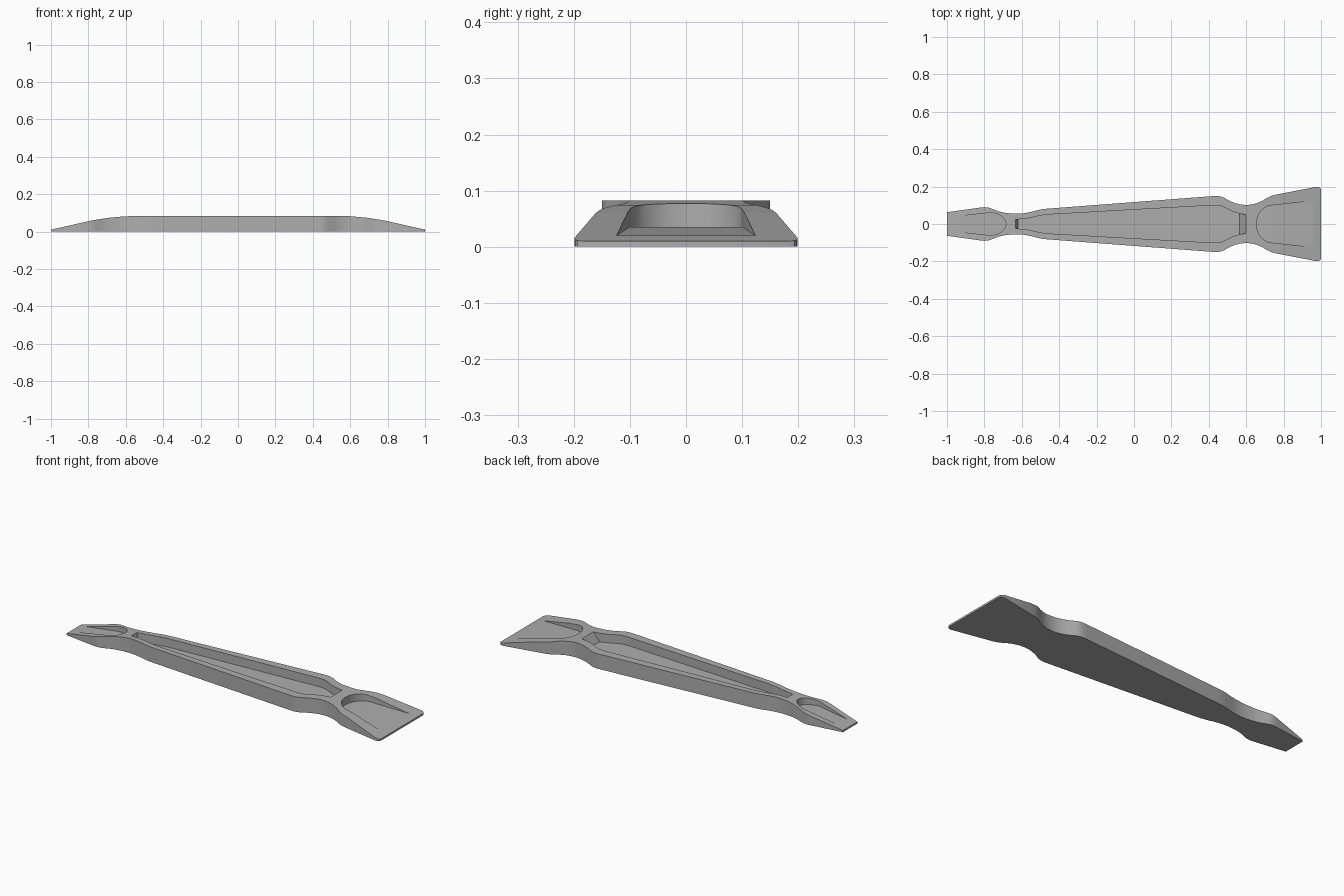
import bpy, bmesh, math

old = bpy.data.objects.get("Cube")
if old:
    bpy.data.objects.remove(old)

grey = bpy.data.materials.new("plain grey")
grey.use_nodes = True
colour = (0.42, 0.42, 0.42, 1)
grey.diffuse_color = colour
grey.node_tree.nodes["Principled BSDF"].inputs["Base Color"].default_value = colour

HEIGHT, FLOOR = 0.082, 0.035


def top_height(x):
    """Flat middle, easing into a wedge at both tips."""
    profile = [(0.6, HEIGHT), (0.69, 0.074), (0.78, 0.06), (1.0, 0.01)]
    x = abs(x)
    if x <= 0.6:
        return HEIGHT
    for (a, za), (b, zb) in zip(profile, profile[1:]):
        if x <= b:
            return za + (zb - za) * (x - a) / (b - a)
    return 0.01


def loft(name, stations):
    """Symmetric solid through stations of (x, half width, bottom z, top z)."""
    bm = bmesh.new()
    rings = [[bm.verts.new(p) for p in ((x, -y, lo), (x, y, lo), (x, y, hi), (x, -y, hi))]
             for x, y, lo, hi in stations]
    for a, b in zip(rings, rings[1:]):
        for i in range(4):
            j = (i + 1) % 4
            bm.faces.new((a[i], a[j], b[j], b[i]))
    bm.faces.new(rings[0])
    bm.faces.new(rings[-1])
    bmesh.ops.recalc_face_normals(bm, faces=bm.faces)
    mesh = bpy.data.meshes.new(name)
    bm.to_mesh(mesh)
    bm.free()
    mesh.materials.append(grey)
    ob = bpy.data.objects.new(name, mesh)
    bpy.context.collection.objects.link(ob)
    return ob


# Bar body: narrow tip, two waists, tapered handle, broad tip
outline = [(-1, 0.063), (-0.82, 0.088), (-0.8, 0.09), (-0.78, 0.088), (-0.76, 0.082),
           (-0.725, 0.068), (-0.69, 0.06), (-0.655, 0.056), (-0.62, 0.055), (-0.585, 0.058),
           (-0.55, 0.065), (-0.515, 0.074), (-0.485, 0.08), (-0.45, 0.083),
           (0.42, 0.149), (0.44, 0.15), (0.46, 0.148), (0.48, 0.141), (0.51, 0.124),
           (0.54, 0.112), (0.57, 0.104), (0.6, 0.102), (0.63, 0.104), (0.66, 0.112),
           (0.69, 0.126), (0.71, 0.139), (0.73, 0.149), (0.75, 0.155), (0.78, 0.161),
           (0.975, 0.199), (0.988, 0.198), (0.996, 0.193), (1, 0.184)]
body = loft("pry_bar", [(x, y, 0, top_height(x)) for x, y in outline])

# Long channel in the handle, with a ramp at each end
channel = [(-0.62, 0.025), (-0.56, 0.031), (-0.52, 0.041), (-0.47, 0.05), (0.42, 0.1),
           (0.44, 0.1), (0.47, 0.095), (0.5, 0.08), (0.525, 0.068), (0.55, 0.06), (0.565, 0.055)]
cutters = [loft("channel_cutter",
                [(-0.636, 0.024, 0.085, 0.2)] + [(x, y, FLOOR, 0.2) for x, y in channel]
                + [(0.602, 0.05, 0.085, 0.2)])]


def scoop(name, side, back, bend, bend_width, slope, flare):
    """Round-backed recess whose floor runs out through the wedge."""
    stations = []
    for i in range(13):
        t = math.radians(1.5 + 88.5 * i / 12)
        stations.append((side * (bend - (bend - back) * math.cos(t)),
                         bend_width * math.sin(t), FLOOR, 0.2))
    run = 0.98 - bend
    stations.append((side * 0.98, bend_width + flare * run, FLOOR - slope * run, 0.2))
    return loft(name, stations)


cutters.append(scoop("broad_scoop_cutter", 1, 0.655, 0.74, 0.1, 0.07, 0.11))
cutters.append(scoop("narrow_scoop_cutter", -1, 0.685, 0.77, 0.06, 0.08, -0.11))

for cutter in cutters:
    cutter.hide_render = True
    mod = body.modifiers.new(cutter.name, 'BOOLEAN')
    mod.operation = 'DIFFERENCE'
    mod.solver = 'EXACT'
    mod.object = cutter

bpy.ops.object.select_all(action='DESELECT')
body.select_set(True)
bpy.context.view_layer.objects.active = body
for cutter in cutters:
    bpy.ops.object.modifier_apply(modifier=cutter.name)
    bpy.data.objects.remove(cutter)

# Smooth side walls, flat tops and floors
bpy.ops.object.shade_smooth_by_angle(angle=math.radians(32))
for face in body.data.polygons:
    if abs(face.normal.z) > 0.5:
        face.use_smooth = False
